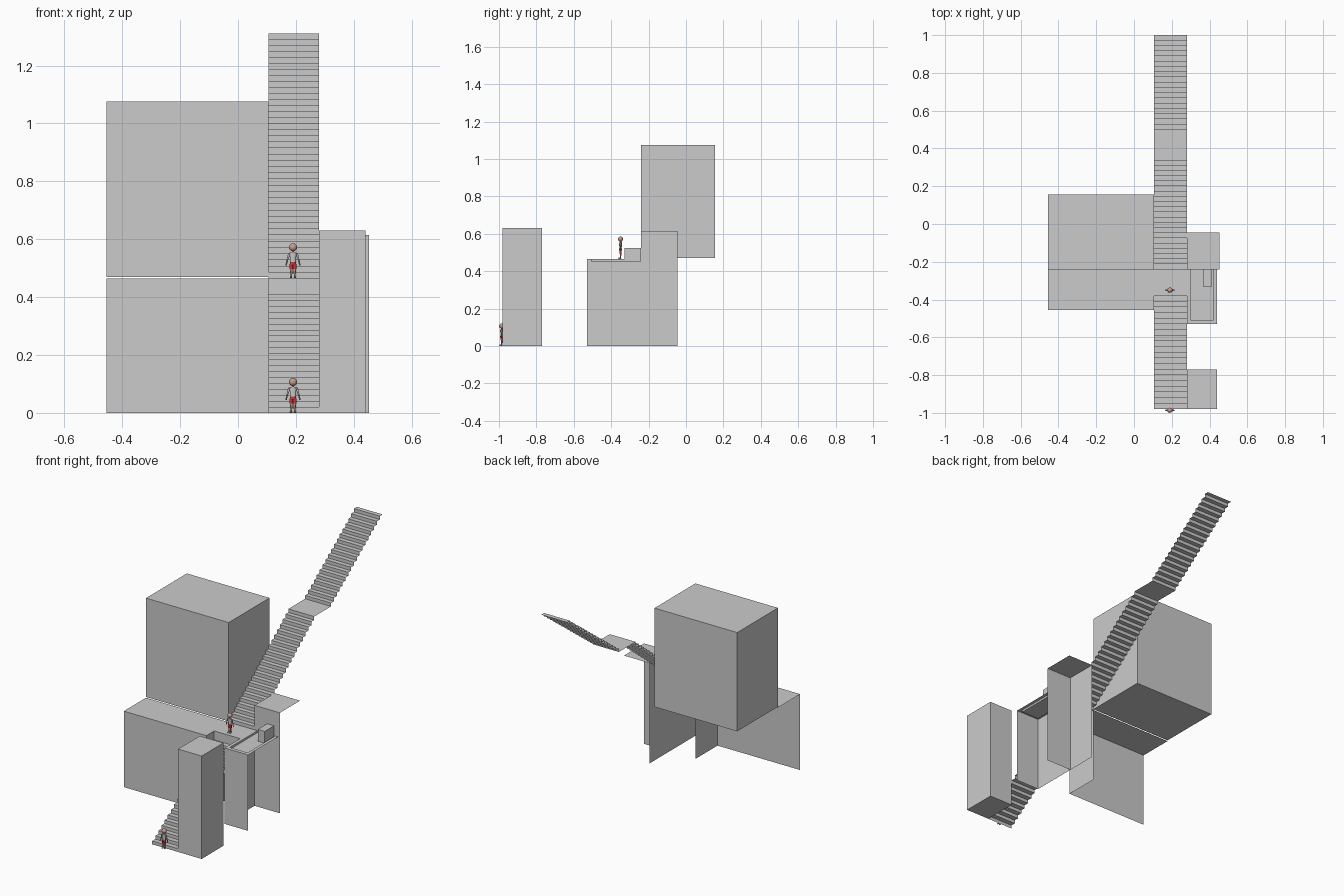
import bpy, bmesh, math
from mathutils import Vector, Matrix

if "Cube" in bpy.data.objects:
    bpy.data.objects.remove(bpy.data.objects["Cube"])


def mesh_object(name, bm, mat=None):
    bm.normal_update()
    me = bpy.data.meshes.new(name)
    bm.to_mesh(me)
    bm.free()
    ob = bpy.data.objects.new(name, me)
    bpy.context.collection.objects.link(ob)
    if mat:
        me.materials.append(mat)
    return ob


def box(name, x0, x1, y0, y1, z0, z1, mat=None):
    bm = bmesh.new()
    bmesh.ops.create_cube(bm, size=1)
    for v in bm.verts:
        v.co = Vector(((x0, x1)[v.co.x > 0], (y0, y1)[v.co.y > 0], (z0, z1)[v.co.z > 0]))
    return mesh_object(name, bm, mat)


def sheet(name, points):
    bm = bmesh.new()
    bm.faces.new([bm.verts.new(p) for p in points])
    return mesh_object(name, bm)


def flat(name, pts, z):
    return sheet(name, [(x, y, z) for x, y in pts])


def wall_x(name, x0, x1, y, z1):
    return sheet(name, [(x0, y, 0), (x1, y, 0), (x1, y, z1), (x0, y, z1)])


def ribbon(name, x0, x1, profile):
    # (y, z) profile swept across the width
    bm = bmesh.new()
    rows = [(bm.verts.new((x0, y, z)), bm.verts.new((x1, y, z))) for y, z in profile]
    for (a, b), (c, d) in zip(rows, rows[1:]):
        bm.faces.new((a, b, d, c))
    return mesh_object(name, bm)


def flight(y0, z0, y1, z1, n):
    pts = [(y0, z0)]
    for i in range(n):
        z = z0 + (z1 - z0) * (i + 1) / n
        pts += [(y0 + (y1 - y0) * i / n, z), (y0 + (y1 - y0) * (i + 1) / n, z)]
    return pts


FLOOR = 0.465
L, XA, XB, XR = -0.455, 0.105, 0.28, 0.44    # main x lines
BACK = -0.24

# Solid blocks
box("upper_block", L, XA, BACK, 0.155, 0.47, 1.075)
box("front_tower", XB, XR, -0.98, -0.77, 0, 0.63)

# Terrace and retaining walls (open at the back)
flat("left_terrace", [(L, -0.455), (XA, -0.455), (XA, BACK), (L, BACK)], FLOOR)
wall_x("left_terrace_front", L, XA, -0.455, FLOOR)
sheet("left_terrace_side", [(XA, -0.455, 0), (XA, BACK, 0), (XA, BACK, FLOOR), (XA, -0.455, FLOOR)])
wall_x("right_terrace_front", XB, XR, -0.53, FLOOR)
sheet("right_terrace_side", [(XB, -0.53, 0), (XB, -0.53, FLOOR), (XB, BACK, FLOOR),
                             (XB, BACK, 0.615), (XB, -0.045, 0.615), (XB, -0.045, 0)])
wall_x("right_house_front", XB, 0.452, BACK, 0.615)
flat("right_house_roof", [(XB, BACK), (0.452, BACK), (0.452, -0.045), (XB, -0.045)], 0.615)

# Right terrace floor with a shallow sunken area
PX0, PX1, PY, PZ = 0.30, 0.42, -0.507, 0.453
flat("right_terrace", [(XB, -0.53), (XR, -0.53), (XR, BACK), (PX1, BACK),
                       (PX1, PY), (PX0, PY), (PX0, BACK), (XB, BACK)], FLOOR)
flat("sunken_floor", [(PX0, PY), (PX1, PY), (PX1, BACK), (PX0, BACK)], PZ)
for name, (a, b) in {"sunken_left": ((PX0, PY), (PX0, BACK)),
                     "sunken_front": ((PX1, PY), (PX0, PY)),
                     "sunken_right": ((PX1, BACK), (PX1, PY))}.items():
    sheet(name, [(*a, PZ), (*b, PZ), (*b, FLOOR), (*a, FLOOR)])
box("terrace_box", 0.365, 0.412, -0.33, BACK, PZ, 0.525)

# Stairs: thin folded ribbons with landings
ribbon("lower_stairs", XA, XB,
       flight(-0.98, 0, -0.38, 0.41, 20) + [(-0.38, FLOOR), (BACK, FLOOR)])
ribbon("upper_stairs", XA, XB,
       flight(BACK, FLOOR, 0.365, 0.938, 22) + [(0.5, 0.938)]
       + flight(0.5, 0.938, 1.0, 1.31, 18)[1:])


# Standing figures
def material(name, rgb):
    m = bpy.data.materials.new(name)
    m.diffuse_color = (*rgb, 1)
    m.use_nodes = True
    m.node_tree.nodes["Principled BSDF"].inputs["Base Color"].default_value = m.diffuse_color
    return m


skin = material("skin", (0.55, 0.33, 0.26))
shirt = material("shirt", (0.62, 0.62, 0.6))
shorts = material("shorts", (0.55, 0.04, 0.04))
shoe = material("shoe", (0.6, 0.55, 0.4))


def ball(name, c, r, mat):
    bm = bmesh.new()
    bmesh.ops.create_uvsphere(bm, u_segments=14, v_segments=10, radius=1)
    bm.transform(Matrix.Translation(c) @ Matrix.Diagonal((*r, 1)))
    for f in bm.faces:
        f.smooth = True
    mesh_object(name, bm, mat)


def limb(name, a, b, ra, rb, mat, squash=1):
    a, b = Vector(a), Vector(b)
    d = b - a
    bm = bmesh.new()
    bmesh.ops.create_cone(bm, cap_ends=True, segments=10, radius1=ra, radius2=rb, depth=d.length)
    bm.transform(Matrix.Translation((a + b) / 2)
                 @ Vector((0, 0, 1)).rotation_difference(d).to_matrix().to_4x4()
                 @ Matrix.Diagonal((1, squash, 1, 1)))
    for f in bm.faces:
        f.smooth = len(f.verts) == 4
    mesh_object(name, bm, mat)


def figure(x, y, z):
    ball("head", (x, y, z + 0.107), (0.0145, 0.0135, 0.014), skin)
    limb("neck", (x, y, z + 0.086), (x, y, z + 0.097), 0.004, 0.004, skin)
    limb("torso", (x, y, z + 0.054), (x, y, z + 0.089), 0.010, 0.013, shirt, 0.6)
    limb("hips", (x, y, z + 0.046), (x, y, z + 0.056), 0.012, 0.0105, shorts, 0.65)
    for s in (-1, 1):
        limb("upper_arm", (x + s * 0.013, y, z + 0.086), (x + s * 0.019, y, z + 0.065), 0.004, 0.0032, shirt)
        limb("forearm", (x + s * 0.019, y, z + 0.066), (x + s * 0.024, y, z + 0.044), 0.003, 0.0025, skin)
        limb("shorts_leg", (x + s * 0.006, y, z + 0.032), (x + s * 0.006, y, z + 0.049), 0.0058, 0.006, shorts)
        limb("leg", (x + s * 0.006, y, z + 0.004), (x + s * 0.006, y, z + 0.033), 0.003, 0.0045, skin)
        ball("foot", (x + s * 0.007, y - 0.004, z + 0.004), (0.0042, 0.009, 0.004), shoe)


figure(0.19, -0.986, 0)
figure(0.19, -0.350, FLOOR)
